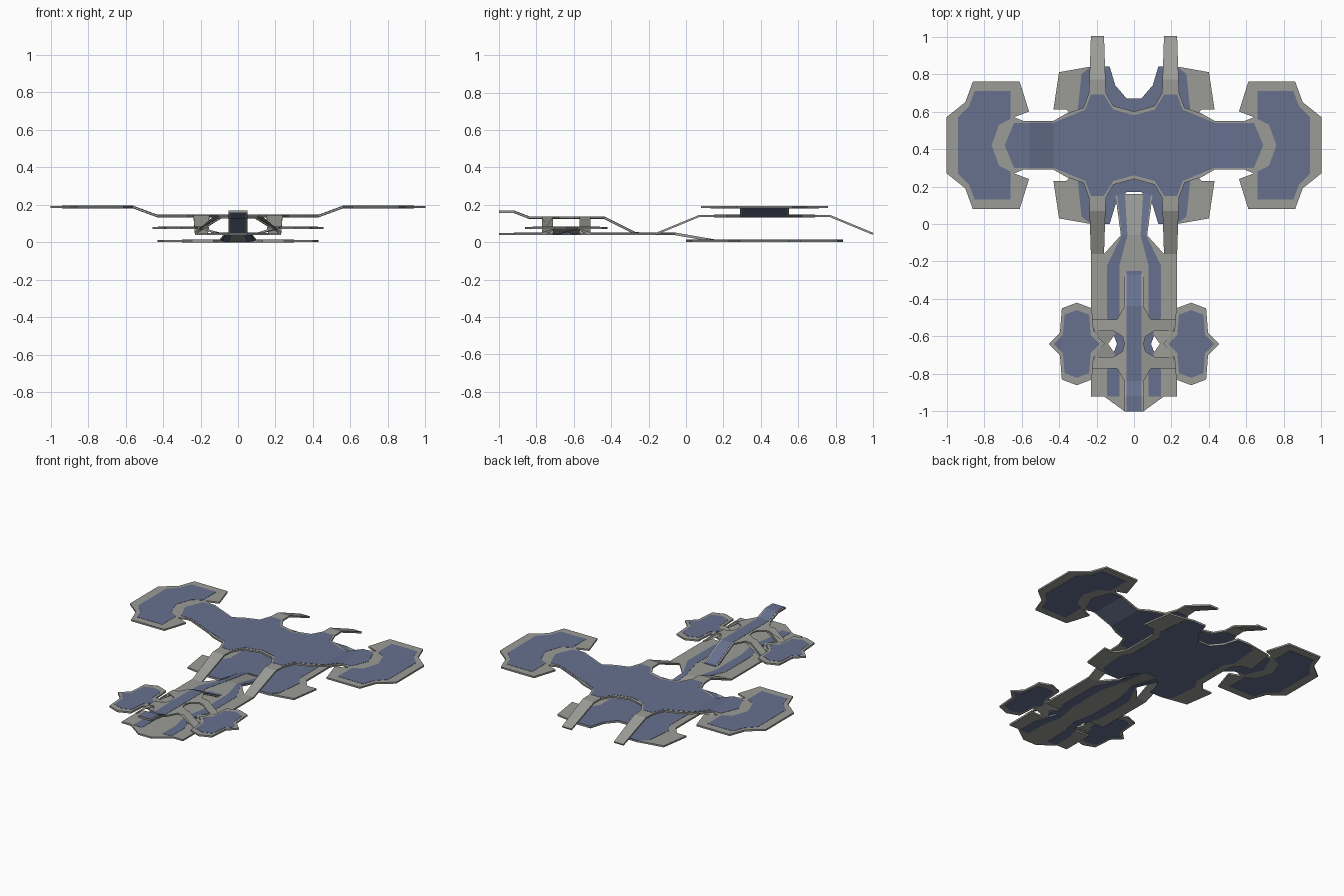
import bpy, bmesh
from mathutils import Vector

cube = bpy.data.objects.get("Cube")
if cube:
    bpy.data.objects.remove(cube, do_unlink=True)


def material(name, rgb):
    mat = bpy.data.materials.new(name)
    mat.use_nodes = True
    mat.diffuse_color = (*rgb, 1)
    mat.node_tree.nodes["Principled BSDF"].inputs["Base Color"].default_value = (*rgb, 1)
    return mat


grey = material("warm grey hull", (.33, .33, .31))
blue = material("slate blue panel", (.135, .165, .275))


def fold(points, axis="y"):
    """Close an outline by reflecting it across its own centre line."""
    if axis == "y":
        return points + [(x, -y) for x, y in reversed(points) if y]
    return points + [(-x, y) for x, y in reversed(points) if x]


def ribbon(path):
    """Stripe that gets narrower as it comes closer to the centre line."""
    inner = [(x * .7, y) for x, y in path]
    outer = [(x * 1.3, y) for x, y in path]
    return inner + outer[::-1]


def height(position, knots):
    """Piecewise linear height through (position, height) knots."""
    if position <= knots[0][0]:
        return knots[0][1]
    for (start, low), (end, high) in zip(knots, knots[1:]):
        if position <= end:
            return low + (high - low) * (position - start) / (end - start)
    return knots[-1][1]


def sheet(name, outline, mat, centre, level=0, x_bends=(), y_bends=()):
    """Thin sheet, bent along the knots, thickened and mirrored left to right."""
    bm = bmesh.new()
    bm.faces.new([bm.verts.new((x, y, 0)) for x, y in outline])
    for direction, knots in ((Vector((1, 0, 0)), x_bends), (Vector((0, 1, 0)), y_bends)):
        for position, _ in knots:
            bmesh.ops.bisect_plane(bm, geom=bm.verts[:] + bm.edges[:] + bm.faces[:],
                                   plane_co=direction * position, plane_no=direction)
    for vert in bm.verts:
        vert.co.z = level
        if x_bends:
            vert.co.z += height(vert.co.x, x_bends)
        if y_bends:
            vert.co.z += height(vert.co.y, y_bends)
    bmesh.ops.translate(bm, verts=bm.verts[:], vec=(*centre, 0))
    bm.normal_update()
    for face in bm.faces:
        if face.normal.z < 0:
            face.normal_flip()
    mesh = bpy.data.meshes.new(name)
    bm.to_mesh(mesh)
    bm.free()
    mesh.materials.append(mat)
    part = bpy.data.objects.new(name, mesh)
    bpy.context.collection.objects.link(part)
    part.modifiers.new("left and right", 'MIRROR')
    solid = part.modifiers.new("thickness", 'SOLIDIFY')
    solid.thickness = .014 if mat == blue else .011
    solid.offset = 0


# Centres of the rear decks, the front body and one small front wing
REAR, FRONT, WING = (0, .42), (0, -.64), (.305, -.64)

# Upper deck with raised wing tips and four drooping prongs
deck = dict(centre=REAR, level=.14, x_bends=[(.43, 0), (.56, .048)],
            y_bends=[(-.58, -.095), (-.35, 0), (.35, 0), (.58, -.095)])
sheet("upper_deck", fold([
    (0, .18), (.11, .21), (.15, .28), (.16, .58), (.23, .58), (.24, .28), (.27, .2),
    (.36, .17), (.43, .13), (.59, .13), (.64, .15), (.56, .18), (.61, .34), (.86, .34),
    (.9, .23), (1, .15)]), grey, **deck)
sheet("upper_deck_panel", fold([
    (0, .16), (.11, .19), (.16, .27), (.23, .27), (.26, .19), (.43, .12), (.64, .12),
    (.69, 0)]), blue, **deck)
sheet("wing_tip_panel", fold([
    (.76, 0), (.72, .11), (.66, .14), (.66, .29), (.85, .29), (.88, .21), (.94, .15)]),
    blue, **deck)

# Lower rear deck, whose panel reaches the notched front and back edges
notch = [(0, .25), (.04, .25), (.1, .32), (.13, .42), (.23, .42)]
sheet("lower_deck", fold(notch + [(.4, .39), (.43, .19), (.36, .19), (.31, .13)]),
      grey, REAR, .007)
sheet("lower_deck_panel", fold(notch + [(.28, .38), (.3, .19), (.26, .13)]),
      blue, REAR, .007)

# Lower fuselage with a neck that drops to the rear deck
fuselage = dict(centre=FRONT, y_bends=[(.58, .045), (.8, .007)])
sheet("lower_fuselage", [
    (0, -.36), (.05, -.36), (.16, -.28), (.23, -.28), (.23, -.07), (.1, -.07), (.08, 0),
    (.1, .07), (.23, .07), (.23, .48), (.16, .48), (.07, .58), (.1, .8), (0, .8)],
    grey, **fuselage)
sheet("fuselage_stripe", ribbon([
    (.11, -.28), (.11, -.14), (.07, 0), (.11, .14), (.11, .42), (.05, .58), (.07, .8)]),
    blue, **fuselage)

# Raised spine with four splayed legs and a lifted nose
spine = dict(centre=FRONT, x_bends=[(.13, 0), (.23, -.085)],
             y_bends=[(-.28, .163), (-.2, .132), (.2, .132), (.37, .047)])
legs = fold([(.05, .2), (.09, .13), (.23, .13), (.21, .07), (.11, .07), (.06, .04), (.05, 0)])
sheet("raised_spine", [(0, .39), (.05, .39), *legs, (.05, -.36), (0, -.36)], grey, **spine)
sheet("spine_panel", [(0, .39), (.04, .39), (.04, -.36), (0, -.36)], blue, **spine)

# Small front wings with inset panels and ramps down to the fuselage
wing = fold(fold([(0, .22), (.08, .19), (.09, .06), (.15, 0)]), "x")
sheet("front_wing", wing, grey, WING, .077)
sheet("front_wing_panel", [(x * .82, y * .82) for x, y in wing], blue, WING, .077)
sheet("front_wing_ramp", fold([(.2, 0), (.22, .07), (.09, .07), (.14, 0)]), grey, FRONT,
      x_bends=[(.1, .045), (.2, .077)])
